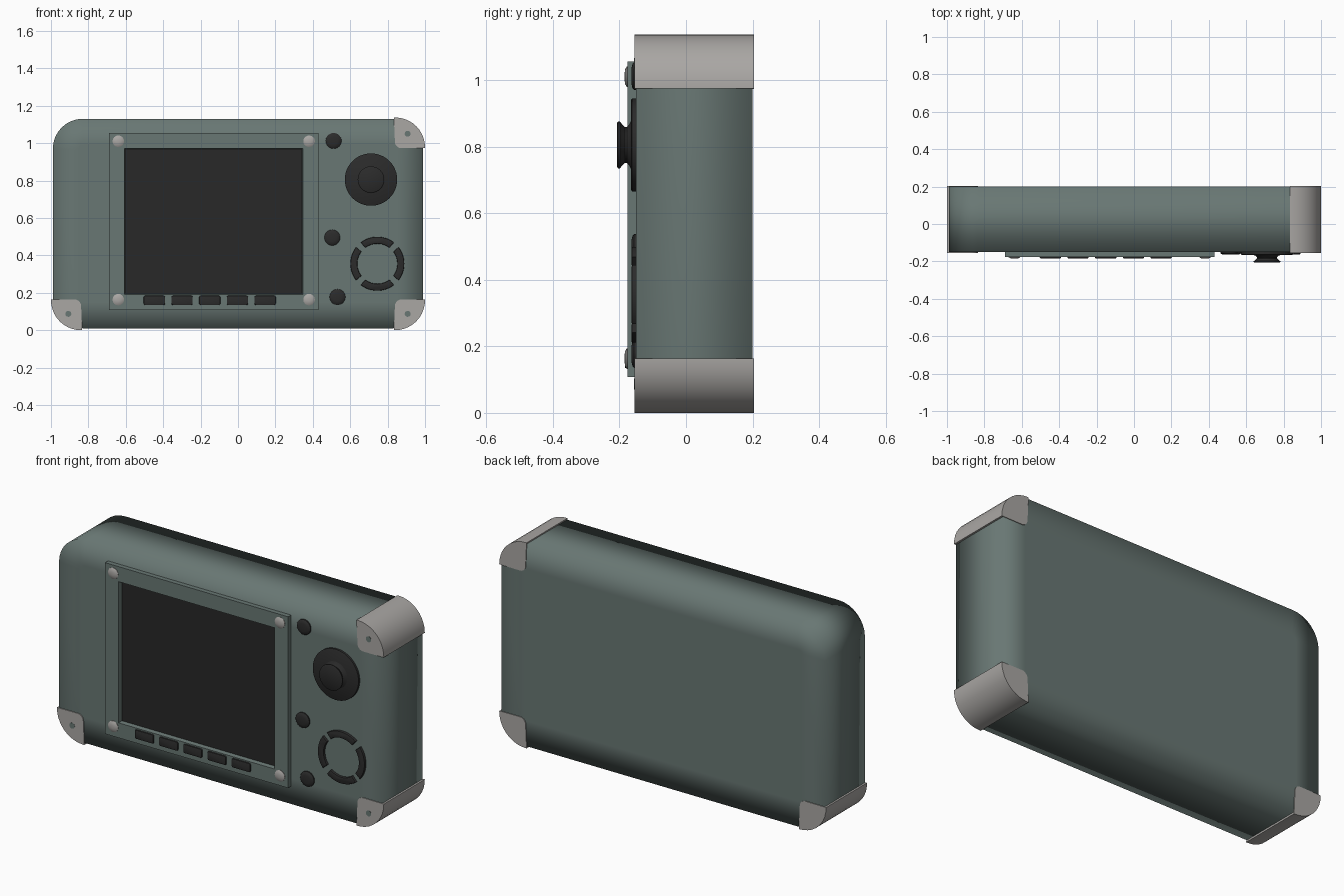
import bpy, bmesh
from math import sin, cos, pi, radians
from mathutils import Vector

cube = bpy.data.objects.get("Cube")
if cube:
    bpy.data.objects.remove(cube)


def material(name, rgb, rough=0.6):
    m = bpy.data.materials.new(name)
    m.use_nodes = True
    m.diffuse_color = (*rgb, 1)
    node = m.node_tree.nodes["Principled BSDF"]
    node.inputs["Base Color"].default_value = (*rgb, 1)
    node.inputs["Roughness"].default_value = rough
    return m


GREEN = material("grey green shell", (0.14, 0.185, 0.173))
GREY = material("light grey guard", (0.40, 0.385, 0.37))
BLACK = material("black button", (0.024, 0.024, 0.024))
SCREEN = material("dark screen", (0.021, 0.021, 0.021))

FRONT, BACK = -0.15, 0.20
PANEL = -0.176


def finish(name, bm, mats, angle=40):
    bmesh.ops.recalc_face_normals(bm, faces=bm.faces)
    mesh = bpy.data.meshes.new(name)
    bm.to_mesh(mesh)
    bm.free()
    for m in mats:
        mesh.materials.append(m)
    ob = bpy.data.objects.new(name, mesh)
    bpy.context.collection.objects.link(ob)
    bpy.ops.object.select_all(action='DESELECT')
    ob.select_set(True)
    bpy.context.view_layer.objects.active = ob
    if angle >= 180:
        bpy.ops.object.shade_smooth()
    else:
        bpy.ops.object.shade_smooth_by_angle(angle=radians(angle))
    return ob


def prism(outline, y0, y1):
    """Extrude an outline in x and z from y0 (front) to y1."""
    bm = bmesh.new()
    a = [bm.verts.new((x, y0, z)) for x, z in outline]
    b = [bm.verts.new((x, y1, z)) for x, z in outline]
    caps = [bm.faces.new(a), bm.faces.new(b[::-1])]
    for i in range(len(a)):
        j = (i + 1) % len(a)
        bm.faces.new((a[i], b[i], b[j], a[j]))
    bmesh.ops.recalc_face_normals(bm, faces=bm.faces)
    return bm, caps


def bevel_front(bm, cap, width, segments=2):
    bmesh.ops.bevel(bm, geom=list(cap.edges), offset=width, segments=segments,
                    profile=0.5, affect='EDGES')


def arc(cx, cz, r, start, end, steps):
    return [(cx + r * cos(radians(start + (end - start) * i / steps)),
             cz + r * sin(radians(start + (end - start) * i / steps)))
            for i in range(steps + 1)]


def rounded_rect(x0, x1, z0, z1, r, steps=8):
    return (arc(x1 - r, z1 - r, r, 0, 90, steps) + arc(x0 + r, z1 - r, r, 90, 180, steps)
            + arc(x0 + r, z0 + r, r, 180, 270, steps) + arc(x1 - r, z0 + r, r, 270, 360, steps))


def lathe(name, x, z, profile, mat, steps=32):
    """Spin (radius, y) pairs about an axis along y."""
    bm = bmesh.new()
    rings = [[bm.verts.new((x + r * cos(2 * pi * i / steps), y, z + r * sin(2 * pi * i / steps)))
              for i in range(steps)] for r, y in profile]
    for a, b in zip(rings, rings[1:]):
        for i in range(steps):
            j = (i + 1) % steps
            bm.faces.new((a[i], a[j], b[j], b[i]))
    bm.faces.new(rings[0])
    bm.faces.new(rings[-1])
    return finish(name, bm, [mat])


# Main shell: sharp slab, softly shaded over its edges
bm, caps = prism(rounded_rect(-0.99, 0.99, 0.01, 1.13, 0.16), FRONT, BACK)
bmesh.ops.inset_individual(bm, faces=caps, thickness=0.14, use_even_offset=True)
finish("shell", bm, [GREEN], 180)

# Corner guards with a small fixing hole each
for name, sx, top in (("bottom_right", -1, False), ("bottom_left", 1, False),
                      ("top_left", 1, True)):
    shape = (arc(0.84, 0.16, 0.16, -90, 0, 10) + [(1.0, 0.163)]
             + arc(0.873, 0.13, 0.034, 90, 180, 5) + [(0.833, 0.0)])
    place = lambda p: (sx * p[0], 1.137 - p[1] if top else p[1])
    bm, caps = prism([place(p) for p in shape], FRONT - 0.004, BACK + 0.004)
    finish(name + "_guard", bm, [GREY])
    hx, hz = place((0.907, 0.087))
    lathe(name + "_guard_hole", hx, hz,
          [(0.016, FRONT - 0.0055), (0.016, FRONT)], GREEN, 16)

# Screen frame, with the display sunk into it
bm, caps = prism([(-0.69, 0.108), (0.43, 0.108), (0.43, 1.055), (-0.69, 1.055)], PANEL, FRONT + 0.01)
display = caps[0]
bmesh.ops.inset_individual(bm, faces=[display], thickness=0.083, use_even_offset=True)
bmesh.ops.inset_individual(bm, faces=[display], thickness=0.004, use_even_offset=True)
for v in display.verts:
    v.co.y = FRONT - 0.003
display.material_index = 1
finish("screen_frame", bm, [GREEN, SCREEN], 30)

# Domed screws in the frame corners
for x in (-0.64, 0.38):
    for z in (0.163, 1.01):
        lathe("frame_screw", x, z, [(0.031, PANEL + 0.005), (0.031, PANEL - 0.002),
              (0.022, PANEL - 0.007), (0.008, PANEL - 0.009)], GREY, 16)

# Row of keys under the display
for i in range(5):
    x = -0.447 + 0.148 * i
    bm, caps = prism(rounded_rect(x - 0.057, x + 0.057, 0.134, 0.184, 0.008, 2),
                     PANEL - 0.008, PANEL + 0.005)
    bevel_front(bm, caps[0], 0.005)
    finish("screen_key", bm, [BLACK])

# Round buttons
for x, z in ((0.511, 1.012), (0.504, 0.495), (0.532, 0.177)):
    lathe("round_button", x, z, [(0.042, FRONT + 0.005), (0.042, FRONT - 0.006),
          (0.036, FRONT - 0.011), (0.022, FRONT - 0.014)], BLACK)

# Thumbstick: base disc and flared cap
lathe("thumbstick_base", 0.711, 0.805, [(0.14, FRONT + 0.005), (0.14, FRONT - 0.012),
      (0.135, FRONT - 0.015)], BLACK, 48)
lathe("thumbstick", 0.711, 0.805, [(0.078, -0.163), (0.062, -0.170), (0.054, -0.178),
      (0.054, -0.184), (0.062, -0.192), (0.071, -0.199), (0.071, -0.204), (0.066, -0.207)], BLACK)

# Ring of four curved direction keys
for k in range(4):
    mid = 90 * k
    shape = (arc(0.745, 0.355, 0.144, mid - 38, mid + 38, 12)
             + arc(0.745, 0.355, 0.107, mid + 37, mid - 37, 12))
    bm, caps = prism(shape, FRONT - 0.014, FRONT + 0.005)
    bevel_front(bm, caps[0], 0.005)
    finish("direction_key", bm, [BLACK])
